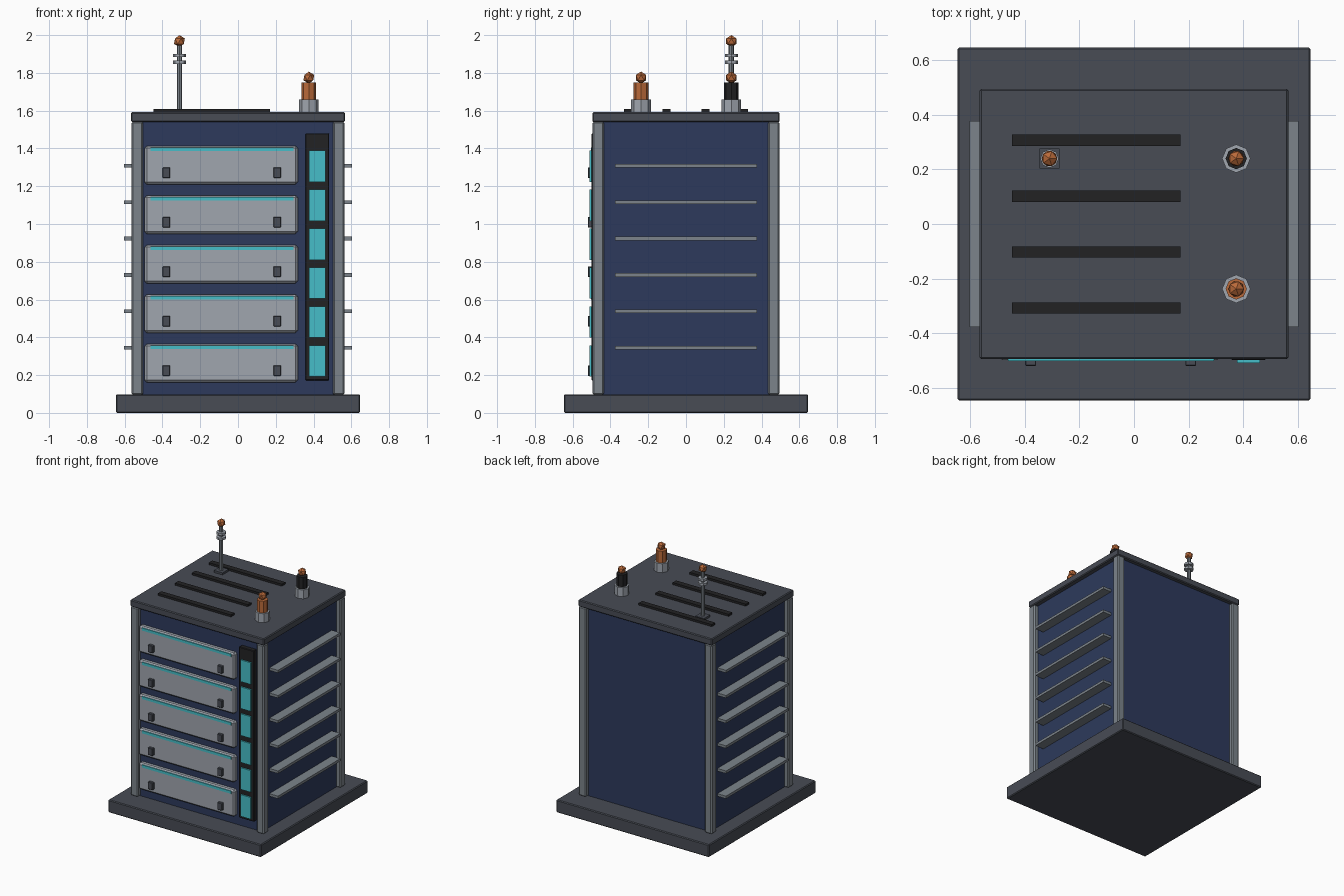
import bpy
from mathutils import Vector

cube = bpy.data.objects.get("Cube")
if cube:
    bpy.data.objects.remove(cube, do_unlink=True)


def material(name, r, g, b):
    """Flat colour given as 0-255 display values, stored as linear."""
    lin = [((c / 255 + 0.055) / 1.055) ** 2.4 for c in (r, g, b)] + [1]
    m = bpy.data.materials.new(name)
    m.use_nodes = True
    m.diffuse_color = lin
    m.node_tree.nodes["Principled BSDF"].inputs["Base Color"].default_value = lin
    return m


NAVY = material("navy paint", 45, 58, 92)
DARK = material("dark grey metal", 72, 76, 85)
STEEL = material("mid grey steel", 124, 132, 139)
LIGHT = material("light grey panel", 160, 166, 175)
CYAN = material("cyan light", 70, 190, 200)
BLACK = material("black rubber", 34, 34, 36)
COPPER = material("copper orange", 186, 106, 58)


def finish(name, mat, bevel=0):
    ob = bpy.context.object
    ob.name = name
    ob.data.materials.append(mat)
    if bevel:
        mod = ob.modifiers.new("edge bevel", 'BEVEL')
        mod.width = bevel
        mod.segments = 1
    return ob


def box(name, lo, hi, mat, bevel=0):
    """Box between two opposite corners."""
    lo, hi = Vector(lo), Vector(hi)
    bpy.ops.mesh.primitive_cube_add(size=1, location=(lo + hi) / 2)
    bpy.context.object.scale = hi - lo
    bpy.ops.object.transform_apply(location=False, rotation=False, scale=True)
    return finish(name, mat, bevel)


def rod(name, x, y, z0, z1, radius, mat, sides=8):
    bpy.ops.mesh.primitive_cylinder_add(vertices=sides, radius=radius, depth=z1 - z0,
                                        location=(x, y, (z0 + z1) / 2))
    return finish(name, mat)


def ball(name, x, y, z, mat):
    bpy.ops.mesh.primitive_ico_sphere_add(subdivisions=1, radius=0.032, location=(x, y, z))
    return finish(name, mat)


# Plinth, cabinet and roof
box("base_plinth", (-0.647, -0.647, 0), (0.647, 0.647, 0.097), DARK, 0.006)
box("cabinet_body", (-0.53, -0.465, 0.09), (0.53, 0.465, 1.545), NAVY)
box("roof_plate", (-0.566, -0.496, 1.54), (0.566, 0.496, 1.592), DARK, 0.006)

# Corner posts
for sx, side in ((1, "left"), (-1, "right")):
    for sy, end in ((1, "back"), (-1, "front")):
        xs = sorted((sx * 0.502, sx * 0.564))
        ys = sorted((sy * 0.434, sy * 0.495))
        box(f"{end}_{side}_post", (xs[0], ys[0], 0.095), (xs[1], ys[1], 1.542), STEEL, 0.008)

    # Cooling fins on the side walls
    xs = sorted((sx * 0.52, sx * 0.603))
    for i in range(6):
        z = 0.345 + 0.1926 * i
        box(f"{side}_fin_{i + 1}", (xs[0], -0.377, z - 0.01), (xs[1], 0.377, z + 0.01), STEEL)

# Drawer modules with a light strip and two handles each
for i in range(5):
    z = 0.162 + 0.262 * i
    box(f"drawer_{i + 1}", (-0.495, -0.499, z), (0.317, -0.45, z + 0.204), LIGHT, 0.012)
    box(f"drawer_strip_{i + 1}", (-0.462, -0.503, z + 0.176), (0.294, -0.496, z + 0.198 - 0.002), CYAN)
    for x, side in ((-0.379, "right"), (0.208, "left")):
        box(f"drawer_{side}_handle_{i + 1}", (x - 0.02, -0.52, z + 0.034),
            (x + 0.02, -0.49, z + 0.09), DARK, 0.003)

# Status column with indicator lights
box("status_panel", (0.357, -0.499, 0.172), (0.483, -0.45, 1.48), BLACK, 0.004)
for i in range(6):
    z = 0.192 + 0.2062 * i
    box(f"status_light_{i + 1}", (0.377, -0.51, z), (0.463, -0.49, z + 0.166), CYAN)

# Roof vents
for i in range(4):
    y = -0.308 + 0.2053 * i
    box(f"roof_vent_{i + 1}", (-0.448, y - 0.021, 1.585), (0.17, y + 0.021, 1.608), BLACK)

# Antenna mast
ax, ay = -0.31, 0.24
box("antenna_foot", (ax - 0.037, ay - 0.037, 1.585), (ax + 0.037, ay + 0.037, 1.608), DARK)
rod("antenna_mast", ax, ay, 1.6, 1.95, 0.014, STEEL)
for i, z in enumerate((1.857, 1.892)):
    rod(f"antenna_ring_{i + 1}", ax, ay, z - 0.009, z + 0.009, 0.034, LIGHT)
ball("antenna_tip", ax, ay, 1.968, COPPER)

# Power terminals
for y, end, mat in ((-0.238, "front", COPPER), (0.24, "back", BLACK)):
    rod(f"{end}_terminal_collar", 0.375, y, 1.585, 1.66, 0.052, LIGHT)
    rod(f"{end}_terminal_core", 0.375, y, 1.65, 1.75, 0.039, mat)
    ball(f"{end}_terminal_tip", 0.375, y, 1.775, COPPER)
